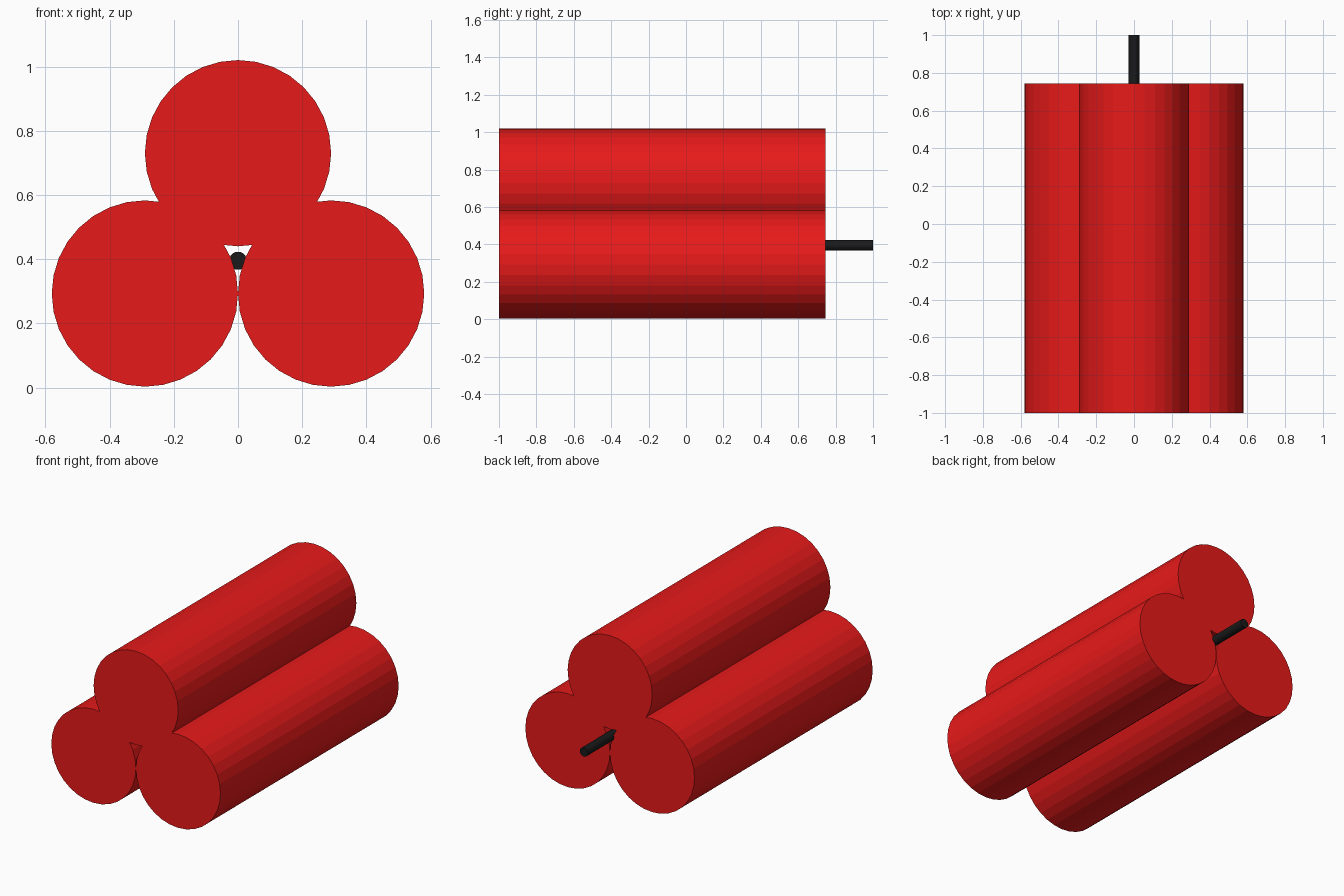
import bpy
from math import radians

if "Cube" in bpy.data.objects:
    bpy.data.objects.remove(bpy.data.objects["Cube"])


def material(name, color):
    m = bpy.data.materials.new(name)
    m.diffuse_color = color
    m.use_nodes = True
    m.node_tree.nodes["Principled BSDF"].inputs["Base Color"].default_value = m.diffuse_color
    return m


def rod(name, x, z, radius, y0, y1, mat):
    # Flat-faceted cylinder lying along y
    bpy.ops.mesh.primitive_cylinder_add(
        vertices=32, radius=radius, depth=y1 - y0,
        location=(x, (y0 + y1) / 2, z), rotation=(radians(90), 0, 0))
    obj = bpy.context.object
    obj.name = name
    obj.data.materials.append(mat)
    return obj


red = material("red_paper", (0.8, 0.01, 0.01, 1))
black = material("black_cord", (0.01, 0.01, 0.01, 1))

# Bundle of three sticks: two below, one nested on top
R = 0.29
for name, x, z in (("stick_left", -R, R + 0.003),
                   ("stick_right", R, R + 0.003),
                   ("stick_top", 0, 0.73)):
    rod(name, x, z, R, -1.0, 0.745, red)

# Fuse in the gap between the sticks, sticking out of the back
rod("fuse", 0, 0.395, 0.028, 0.5, 1.0, black)
